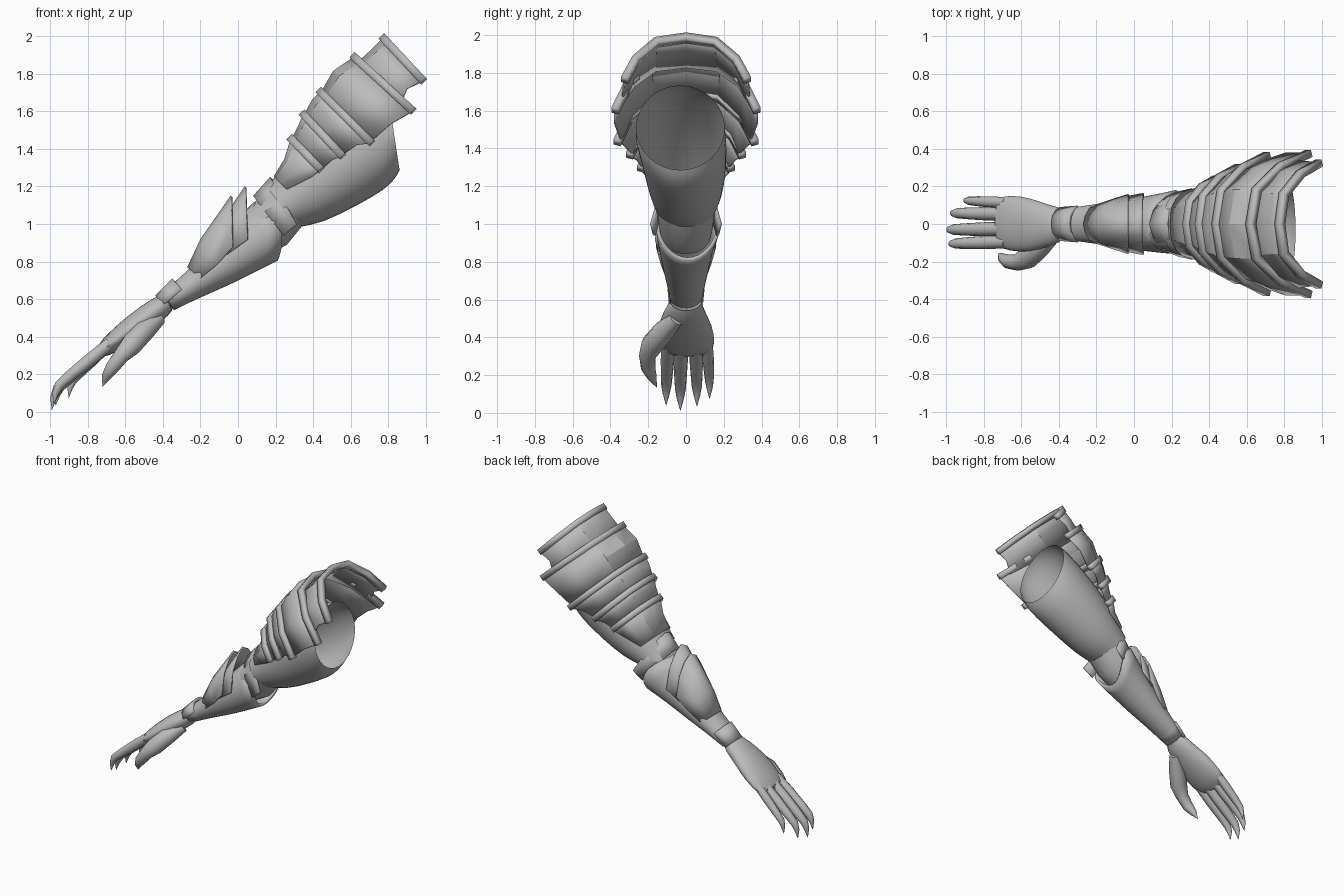
import bpy, math
from mathutils import Vector

if "Cube" in bpy.data.objects:
    bpy.data.objects.remove(bpy.data.objects["Cube"])

grey = bpy.data.materials.new("steel_grey")
grey.diffuse_color = (0.5, 0.5, 0.5, 1)
grey.use_nodes = True
grey.node_tree.nodes["Principled BSDF"].inputs["Base Color"].default_value = grey.diffuse_color


def make(name, rings, closed, caps=False, thick=0, offset=-1, subsurf=0, angle=35):
    """Skin a list of equal-length point rings into one object."""
    n = len(rings[0])
    verts = [p for r in rings for p in r]
    faces = []
    for i in range(len(rings) - 1):
        for j in range(n if closed else n - 1):
            k = (j + 1) % n
            faces.append((i * n + j, i * n + k, (i + 1) * n + k, (i + 1) * n + j))
    if caps:
        faces.append(tuple(reversed(range(n))))
        faces.append(tuple(range(len(verts) - n, len(verts))))
    me = bpy.data.meshes.new(name)
    me.from_pydata(verts, [], faces)
    me.materials.append(grey)
    ob = bpy.data.objects.new(name, me)
    bpy.context.collection.objects.link(ob)
    if subsurf:
        m = ob.modifiers.new("round", 'SUBSURF')
        m.levels = m.render_levels = subsurf
    if thick:
        m = ob.modifiers.new("thickness", 'SOLIDIFY')
        m.thickness, m.offset = thick, offset
    bpy.ops.object.select_all(action='DESELECT')
    ob.select_set(True)
    bpy.context.view_layer.objects.active = ob
    bpy.ops.object.shade_smooth_by_angle(angle=math.radians(angle))
    return ob


def oval(top, bot, hw, yc=0, shift=(0, 0), n=16):
    """Ring through a top and a bottom (x, z) point; shift moves its sides."""
    pts = []
    for i in range(n):
        a = 2 * math.pi * i / n
        c, s = math.cos(a), math.sin(a)
        x = (top[0] + bot[0]) / 2 + c * (top[0] - bot[0]) / 2 + s * s * shift[0]
        z = (top[1] + bot[1]) / 2 + c * (top[1] - bot[1]) / 2 + s * s * shift[1]
        pts.append(Vector((x, yc + s * hw, z)))
    return pts


PLATE = [(0, 0), (0.48, 0.1), (0.82, 0.52), (1, 1)]
BLADE = [(0, 0), (0.42, 0.14), (0.8, 0.45), (1, 1)]


def arch(top, bot, hw, prof=PLATE, move=0.0):
    """Open arch from one side over the top to the other side."""
    t, b = Vector((top[0], 0, top[1])), Vector((bot[0], 0, bot[1]))
    axis = Vector((-(b - t).z, 0, (b - t).x)).normalized() * move
    half = [(u * hw, d) for u, d in prof]
    full = [(-y, d) for y, d in reversed(half)] + half[1:]
    return [t.lerp(b, d) + axis + Vector((0, y, 0)) for y, d in full]


def limb(name, path, n=10, flat=1.0):
    """Tapered tube along (x, y, z, radius) points."""
    pts = [Vector(p[:3]) for p in path]
    rings = []
    for i, p in enumerate(pts):
        d = (pts[min(i + 1, len(pts) - 1)] - pts[max(i - 1, 0)]).normalized()
        side = Vector((0, 1, 0))
        side = (side - d * side.dot(d)).normalized()
        up = d.cross(side)
        r = path[i][3]
        rings.append([p + side * (r * math.cos(2 * math.pi * j / n))
                      + up * (r * flat * math.sin(2 * math.pi * j / n)) for j in range(n)])
    return make(name, rings, True, caps=True, angle=50)


# upper arm, open at the shoulder
make("upper_arm", [
    oval((0.15, 1.20), (0.32, 0.98), 0.165),
    oval((0.28, 1.36), (0.45, 1.00), 0.20),
    oval((0.45, 1.53), (0.63, 1.09), 0.225, -0.005),
    oval((0.64, 1.67), (0.79, 1.18), 0.24, -0.02),
    oval((0.74, 1.73), (0.84, 1.24), 0.245, -0.03),
    oval((0.79, 1.74), (0.86, 1.28), 0.24, -0.03)], True, subsurf=1, angle=60)

# elbow core and the guard above it
make("elbow", [
    oval((0.03, 1.05), (0.17, 0.84), 0.135),
    oval((0.12, 1.15), (0.26, 0.89), 0.15),
    oval((0.20, 1.24), (0.35, 1.00), 0.165)], True, angle=60)
make("elbow_guard", [
    arch((0.08, 1.15), (0.24, 0.94), 0.175, BLADE),
    arch((0.17, 1.25), (0.31, 1.00), 0.19, BLADE)], False, thick=0.015, angle=40)

# forearm with a thick flared cuff at the elbow
make("forearm", [
    oval((-0.40, 0.64), (-0.34, 0.54), 0.085),
    oval((-0.28, 0.74), (-0.22, 0.60), 0.10),
    oval((-0.15, 0.88), (-0.05, 0.67), 0.125),
    oval((-0.02, 1.02), (0.10, 0.745), 0.15, 0, (0.03, 0.01)),
    oval((0.08, 1.12), (0.21, 0.80), 0.175, 0.01, (0.08, 0.03))],
    True, subsurf=1, thick=0.02, angle=50)

# pointed blades over the forearm
make("forearm_blade_lower", [
    arch((-0.27, 0.77), (-0.20, 0.71), 0.105, BLADE),
    arch((-0.20, 0.92), (-0.11, 0.79), 0.135, BLADE),
    arch((-0.04, 1.15), (-0.03, 0.88), 0.16, BLADE)], False, thick=0.012, angle=40)
make("forearm_blade_upper", [
    arch((-0.10, 1.0), (-0.06, 0.84), 0.145, BLADE),
    arch((0.035, 1.20), (0.05, 0.92), 0.165, BLADE)], False, thick=0.012, angle=40)

# wrist band
make("wrist_band", [
    arch((-0.44, 0.62), (-0.395, 0.575), 0.09),
    arch((-0.35, 0.71), (-0.30, 0.655), 0.098)], False, thick=0.02, angle=30)

# hand
make("palm", [
    oval((-0.38, 0.65), (-0.32, 0.55), 0.085),
    oval((-0.48, 0.59), (-0.42, 0.47), 0.11, -0.01),
    oval((-0.58, 0.52), (-0.53, 0.39), 0.15, -0.005),
    oval((-0.68, 0.43), (-0.64, 0.32), 0.152, 0.005),
    oval((-0.76, 0.35), (-0.73, 0.28), 0.135, 0.01)], True, caps=True, subsurf=1, angle=60)
fingers = [("index", -0.105, -0.98, 0.04, 1), ("middle", -0.03, -0.99, 0.012, 1.05),
           ("ring", 0.058, -0.97, 0.035, 1), ("little", 0.125, -0.90, 0.075, 0.85)]
for nm, y, tx, tz, s in fingers:
    kx, kz = -0.68, 0.365
    steps = [(0, 0, 0.034), (0.35, 0.26, 0.036), (0.7, 0.52, 0.031),
             (0.9, 0.68, 0.027), (0.97, 0.82, 0.018), (1, 1, 0.001)]
    limb(nm + "_finger", [(kx + (tx - kx) * u, y * (0.9 + 0.1 * u), kz + (tz - kz) * v, r * s)
                          for u, v, r in steps])
limb("thumb", [(-0.42, -0.05, 0.50, 0.04), (-0.50, -0.12, 0.43, 0.058),
               (-0.565, -0.18, 0.36, 0.06), (-0.62, -0.205, 0.30, 0.044),
               (-0.67, -0.20, 0.235, 0.038), (-0.70, -0.18, 0.19, 0.026),
               (-0.72, -0.155, 0.135, 0.001)])

# overlapping shoulder plates, each panel ending in a raised band
bands = [((0.775, 1.985), (0.985, 1.76), 0.325), ((0.62, 1.885), (0.93, 1.60), 0.375),
         ((0.44, 1.70), (0.71, 1.43), 0.365), ((0.35, 1.58), (0.555, 1.36), 0.30),
         ((0.285, 1.45), (0.44, 1.29), 0.24)]
panels = [
    [bands[0], ((0.72, 1.93), (0.90, 1.72), 0.33), ((0.61, 1.83), (0.86, 1.63), 0.34)],
    [bands[1], ((0.51, 1.81), (0.81, 1.53), 0.375), ((0.43, 1.67), (0.72, 1.45), 0.345)],
    [bands[2], ((0.40, 1.66), (0.63, 1.42), 0.33), ((0.34, 1.55), (0.56, 1.37), 0.28)],
    [bands[3], ((0.33, 1.53), (0.50, 1.34), 0.26), ((0.28, 1.43), (0.44, 1.29), 0.22)],
    [bands[4], ((0.25, 1.34), (0.39, 1.25), 0.205), ((0.195, 1.25), (0.26, 1.185), 0.165)]]
for i, (b, p) in enumerate(zip(bands, panels), 1):
    make(f"shoulder_panel_{i}", [arch(*r) for r in p], False, thick=0.012, offset=0, angle=25)
    make(f"shoulder_band_{i}", [arch(*b, move=-0.02), arch(*b, move=0.022)], False,
         thick=0.04, offset=0, angle=20)

# faces point outward on every part
import bmesh
for ob in bpy.data.objects:
    bm = bmesh.new()
    bm.from_mesh(ob.data)
    bmesh.ops.recalc_face_normals(bm, faces=bm.faces)
    bm.to_mesh(ob.data)
    bm.free()
